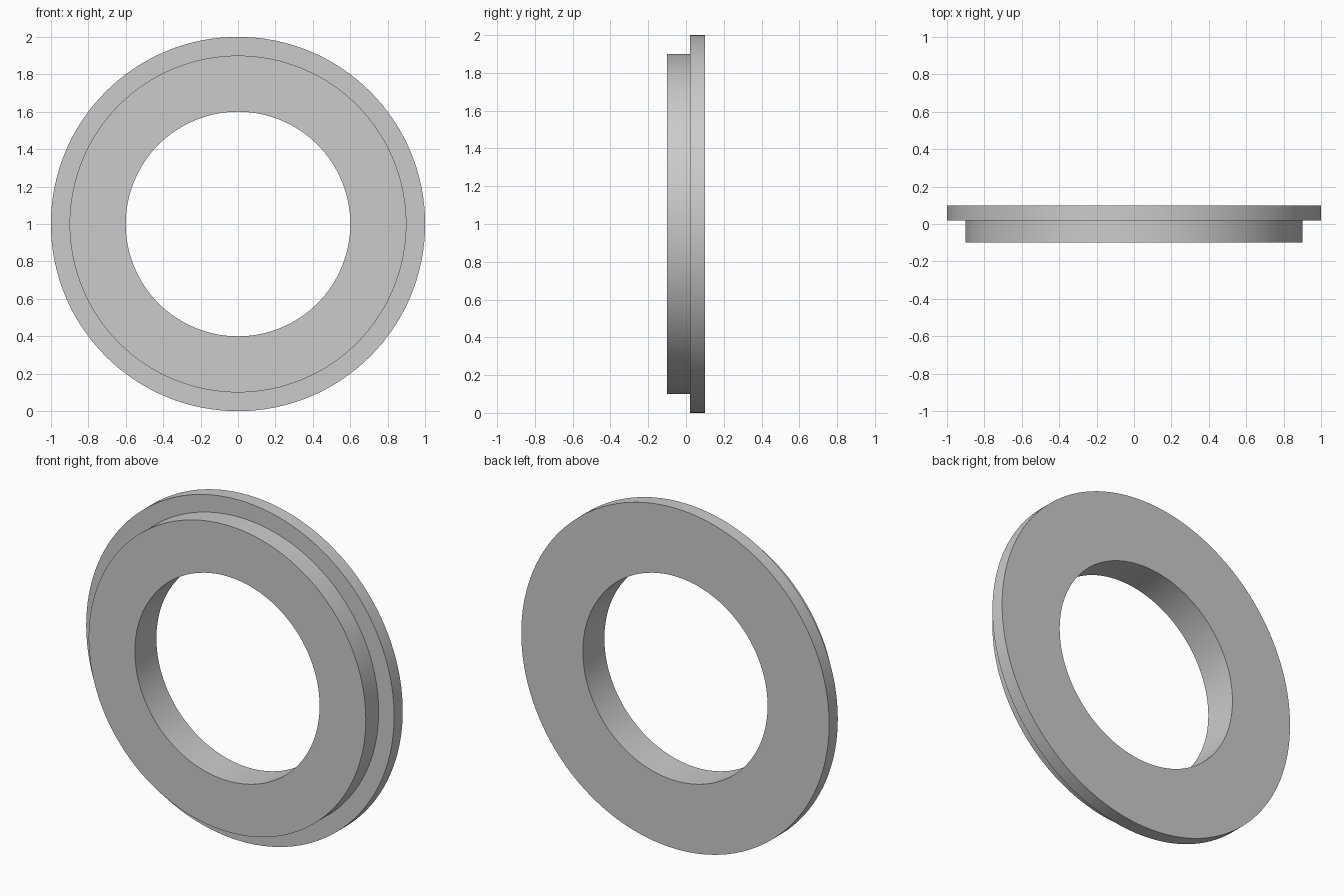
import bpy
import bmesh
from math import cos, sin, tau

cube = bpy.data.objects.get("Cube")
if cube:
    bpy.data.objects.remove(cube, do_unlink=True)

SEGMENTS = 128
CENTRE_Z = 1.0

grey = bpy.data.materials.new("light_grey")
grey.use_nodes = True
colour = (0.6, 0.6, 0.6, 1)
grey.diffuse_color = colour
grey.node_tree.nodes["Principled BSDF"].inputs["Base Color"].default_value = colour


def lathe_ring(name, profile):
    """Revolve a closed (radius, y) profile around the front-to-back axis."""
    bm = bmesh.new()
    rings = []
    for i in range(SEGMENTS):
        a = tau * i / SEGMENTS
        rings.append([bm.verts.new((r * cos(a), y, CENTRE_Z + r * sin(a)))
                      for r, y in profile])
    count = len(profile)
    for i, ring in enumerate(rings):
        after = rings[(i + 1) % SEGMENTS]
        for j in range(count):
            k = (j + 1) % count
            bm.faces.new((ring[j], ring[k], after[k], after[j]))
    bmesh.ops.recalc_face_normals(bm, faces=bm.faces)
    mesh = bpy.data.meshes.new(name)
    bm.to_mesh(mesh)
    bm.free()
    mesh.materials.append(grey)
    obj = bpy.data.objects.new(name, mesh)
    bpy.context.collection.objects.link(obj)
    return obj


# Stepped ring: narrow front collar, wide rear flange, straight bore
ring = lathe_ring("flanged_ring", [
    (0.6, -0.1), (0.9, -0.1), (0.9, 0.02),
    (1.0, 0.02), (1.0, 0.1), (0.6, 0.1),
])

# Smooth round walls, crisp rims
bpy.ops.object.select_all(action="DESELECT")
ring.select_set(True)
bpy.context.view_layer.objects.active = ring
bpy.ops.object.shade_smooth_by_angle()
